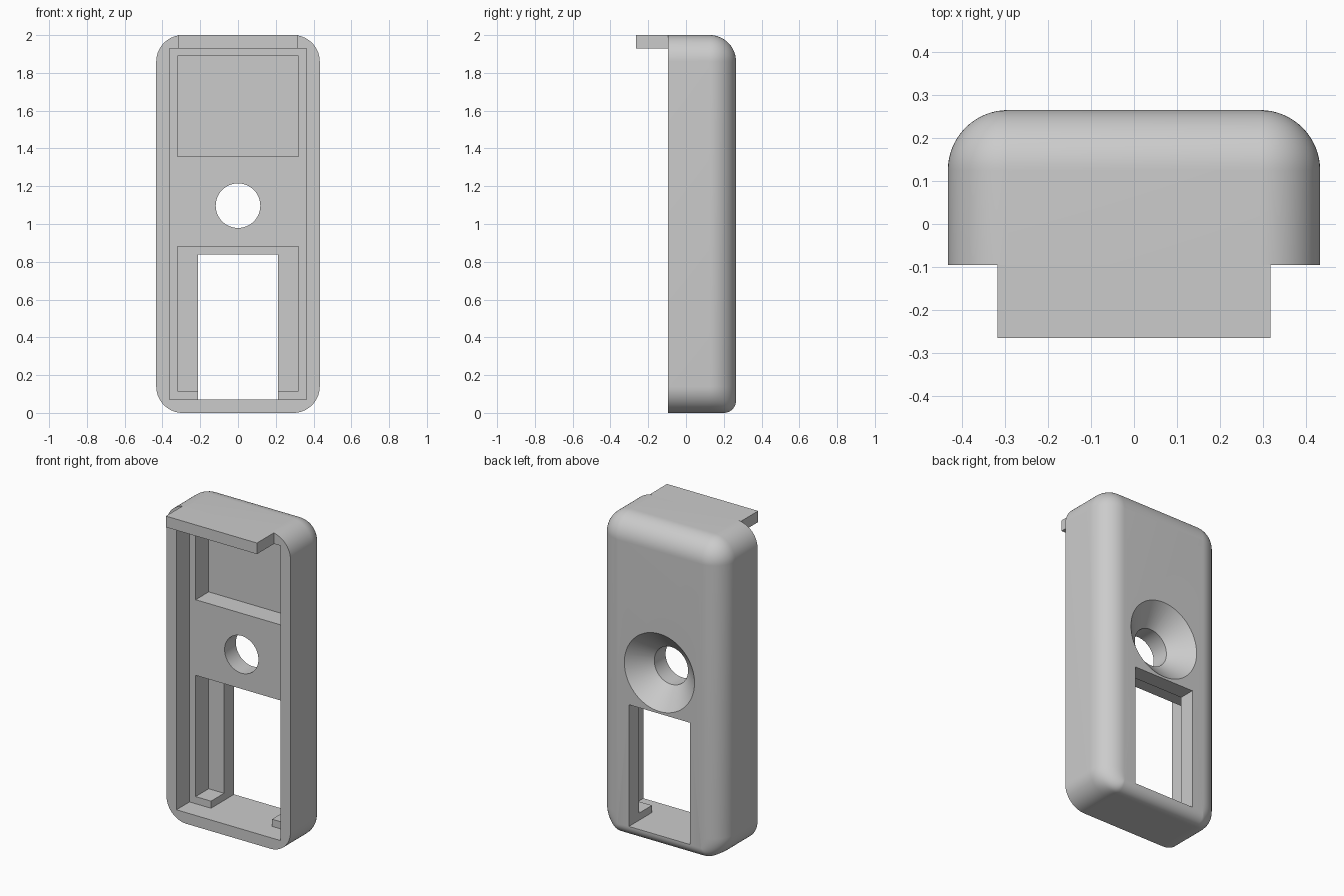
import bpy, bmesh, math

if "Cube" in bpy.data.objects:
    bpy.data.objects.remove(bpy.data.objects["Cube"], do_unlink=True)

GREY = (0.6, 0.6, 0.6, 1.0)
grey = bpy.data.materials.new("light grey plastic")
grey.use_nodes = True
grey.diffuse_color = GREY
grey.node_tree.nodes["Principled BSDF"].inputs["Base Color"].default_value = GREY

HALF_W, HEIGHT = 0.433, 2.0
FRONT, BACK = -0.095, 0.265
R, R_LOW = 0.14, 0.065      # large fillet, and the tighter one on the lower back edge


def finish(name, bm):
    bmesh.ops.recalc_face_normals(bm, faces=bm.faces)
    mesh = bpy.data.meshes.new(name)
    bm.to_mesh(mesh)
    bm.free()
    mesh.materials.append(grey)
    obj = bpy.data.objects.new(name, mesh)
    bpy.context.collection.objects.link(obj)
    return obj


def loft(name, rings):
    """Skin a closed solid through rings of equal point count."""
    bm = bmesh.new()
    loops = [[bm.verts.new(p) for p in ring] for ring in rings]
    n = len(loops[0])
    for a, b in zip(loops, loops[1:]):
        for i in range(n):
            j = (i + 1) % n
            bm.faces.new((a[i], a[j], b[j], b[i]))
    bm.faces.new(loops[0])
    bm.faces.new(loops[-1])
    return finish(name, bm)


def box(name, x, y0, y1, z0, z1):
    return loft(name, [[(-x, y, z0), (x, y, z0), (x, y, z1), (-x, y, z1)] for y in (y0, y1)])


def disc(y, r, z=1.097, n=64):
    return [(r * math.cos(2 * math.pi * i / n), y, z + r * math.sin(2 * math.pi * i / n))
            for i in range(n)]


def outline(y, inset, inset_low, n=14):
    """Rounded rectangle at depth y, drawn in by the given insets."""
    rx = max(R - inset, 0.002)
    corners = [(1, 1, 0), (-1, 1, 90), (-1, -1, 180), (1, -1, 270)]
    ring = []
    for sx, sz, start in corners:
        rz = rx if sz > 0 else max(R - inset_low, 0.002)
        cx = sx * (HALF_W - inset - rx)
        cz = HEIGHT - inset - rz if sz > 0 else inset_low + rz
        for i in range(n + 1):
            a = math.radians(start + 90 * i / n)
            ring.append((cx + rx * math.cos(a), y, cz + rz * math.sin(a)))
    return ring


# Shell: flat front, filleted back
rings = [outline(FRONT, 0, 0)]
for k in range(17):
    a = math.radians(90 * k / 16)
    y = BACK - R + R * math.sin(a)
    t = min(max((y - BACK + R_LOW) / R_LOW, 0), 1)
    rings.append(outline(y, R * (1 - math.cos(a)), R_LOW * (1 - math.sqrt(1 - t * t))))
shell = loft("shell", rings)

# Cutters: cavity, two pockets, window and countersunk hole
cutters = [
    box("cavity_cutter", 0.363, -0.2, 0.035, 0.07, 1.93),
    box("upper_pocket_cutter", 0.32, -0.15, 0.165, 1.357, 1.89),
    box("lower_pocket_cutter", 0.32, -0.15, 0.165, 0.115, 0.88),
    box("window_cutter", 0.213, 0.0, 0.4, 0.07, 0.838),
    loft("screw_hole_cutter", [disc(-0.1, 0.118), disc(0.148, 0.118),
                               disc(BACK, 0.245), disc(0.3, 0.283)]),
]
for cutter in cutters:
    cut = shell.modifiers.new(cutter.name, "BOOLEAN")
    cut.operation = "DIFFERENCE"
    cut.solver = "EXACT"
    cut.object = cutter
bpy.context.view_layer.objects.active = shell
shell.select_set(True)
for cutter in cutters:
    bpy.ops.object.modifier_apply(modifier=cutter.name)
    bpy.data.objects.remove(cutter, do_unlink=True)
bpy.ops.object.shade_smooth_by_angle(angle=math.radians(25))

# Tab projecting forward from the top edge
box("top_tab", 0.318, -0.265, FRONT, 1.93, HEIGHT)
